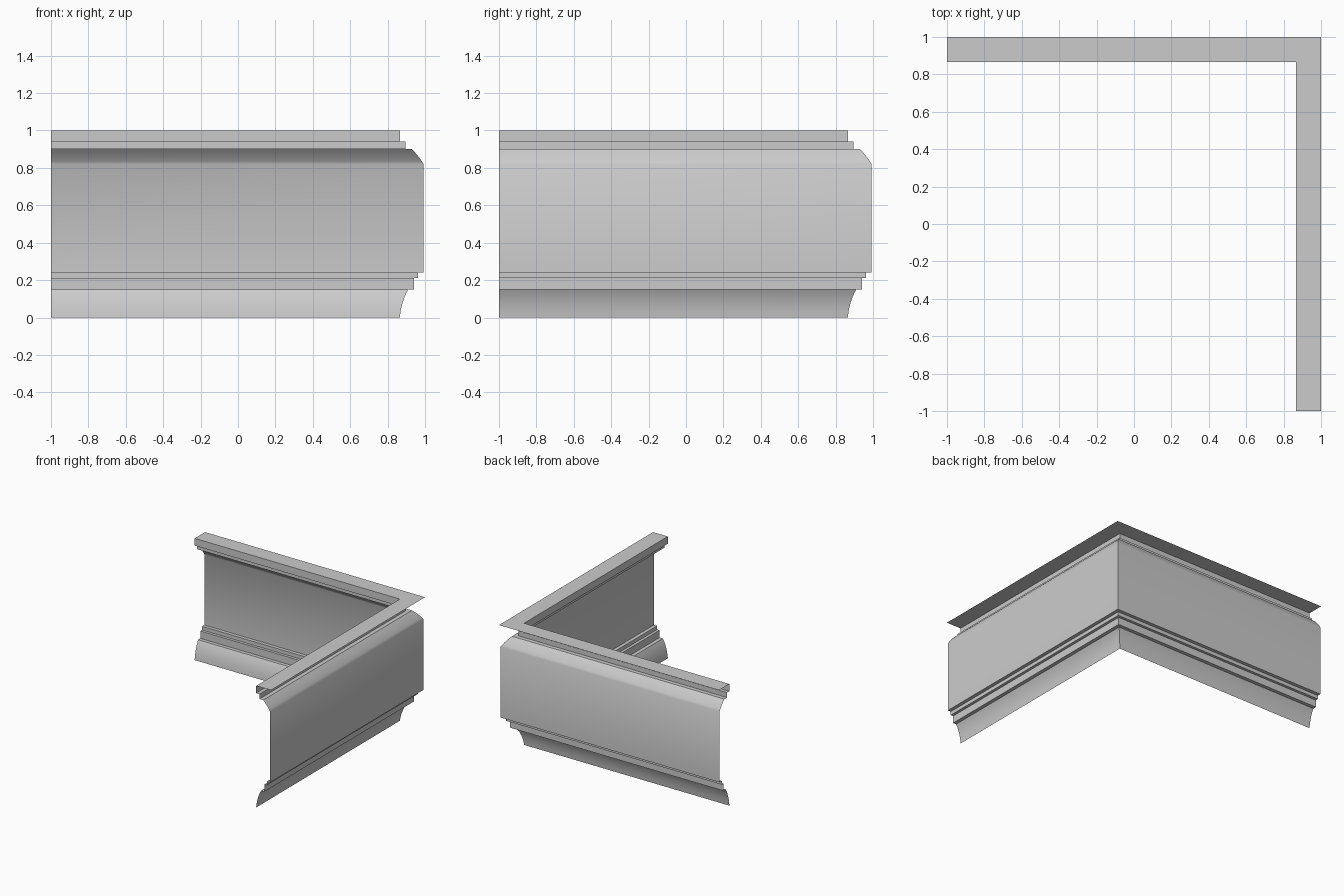
import bpy
import bmesh

cube = bpy.data.objects.get("Cube")
if cube:
    bpy.data.objects.remove(cube, do_unlink=True)

grey = bpy.data.materials.new("plain_grey")
grey.use_nodes = True
colour = (0.6, 0.6, 0.6, 1)
grey.diffuse_color = colour
grey.node_tree.nodes["Principled BSDF"].inputs["Base Color"].default_value = colour


def bezier(a, b, c, steps):
    """Points on a quadratic curve from a to c, pulled towards b."""
    ts = [i / steps for i in range(steps + 1)]
    return [tuple((1 - t) ** 2 * p + 2 * t * (1 - t) * q + t * t * r
                  for p, q, r in zip(a, b, c)) for t in ts]


def sweep(name, profile):
    """Run an open (offset, height) profile round the mitred L-shaped corner."""
    bm = bmesh.new()
    rows = [[bm.verts.new(co) for co in ((-1, d, z), (d, d, z), (d, -1, z))]
            for d, z in profile]
    for low, high in zip(rows, rows[1:]):
        for i in range(2):
            # wound so that normals point to the outside of the corner
            bm.faces.new((low[i], high[i], high[i + 1], low[i + 1]))
    mesh = bpy.data.meshes.new(name)
    bm.to_mesh(mesh)
    bm.free()
    mesh.materials.append(grey)
    obj = bpy.data.objects.new(name, mesh)
    bpy.context.collection.objects.link(obj)
    bpy.ops.object.select_all(action='DESELECT')
    obj.select_set(True)
    bpy.context.view_layer.objects.active = obj
    bpy.ops.object.shade_smooth_by_angle(angle=0.6)
    return obj


# Flared cove at the foot
sweep("base_cove", bezier((0.865, 0), (0.873, 0.085), (0.91, 0.15), 6))

# Two stepped fillets above the cove
sweep("lower_fillets", [(0.91, 0.15), (0.94, 0.15), (0.94, 0.21),
                        (0.963, 0.21), (0.963, 0.24), (0.992, 0.24)])

# Tall flat band, rolling inwards at its top
sweep("wall_band", [(0.992, 0.24)]
      + bezier((0.992, 0.82), (0.97, 0.86), (0.93, 0.9), 5))

# Stepped top moulding
sweep("upper_fillets", [(0.93, 0.9), (0.896, 0.9), (0.896, 0.94),
                        (0.866, 0.94), (0.866, 1)])

# Flat ledge on top, reaching past the wall
sweep("top_ledge", [(0.866, 1), (1, 1)])
